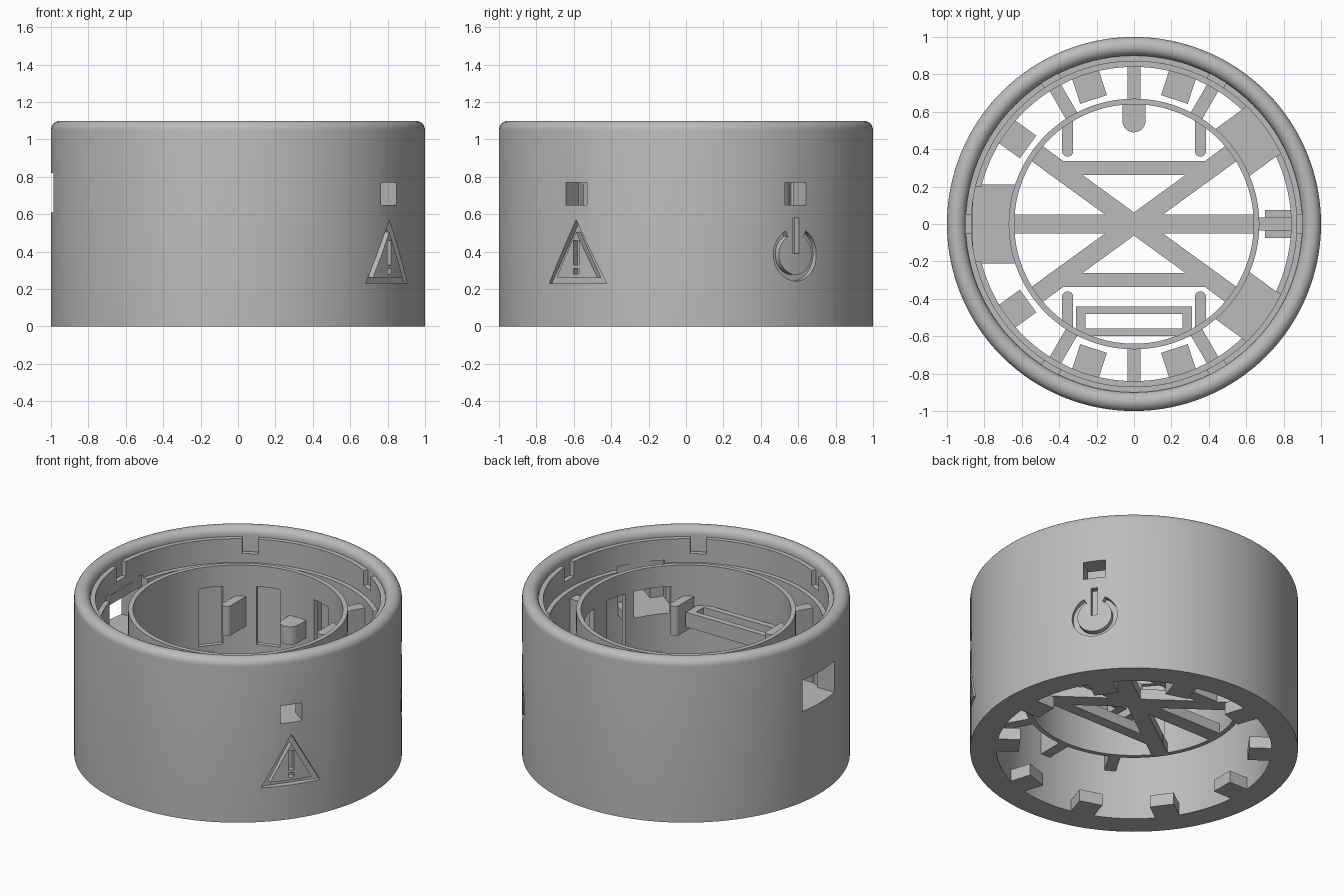
import bpy, bmesh, math
from mathutils import Matrix, Vector

cube = bpy.data.objects.get("Cube")
if cube:
    bpy.data.objects.remove(cube, do_unlink=True)

GREY = (0.5, 0.5, 0.5, 1)
grey = bpy.data.materials.new("plain_grey")
grey.use_nodes = True
grey.diffuse_color = GREY
grey.node_tree.nodes["Principled BSDF"].inputs["Base Color"].default_value = GREY


def finish(name, bm, angle=0):
    """Turn a bmesh into an object, rotated about z by an angle in degrees."""
    bmesh.ops.recalc_face_normals(bm, faces=bm.faces)
    bm.transform(Matrix.Rotation(math.radians(angle), 4, 'Z'))
    mesh = bpy.data.meshes.new(name)
    bm.to_mesh(mesh)
    bm.free()
    mesh.materials.append(grey)
    ob = bpy.data.objects.new(name, mesh)
    bpy.context.collection.objects.link(ob)
    return ob


def lathe(name, profile, steps=128):
    bm = bmesh.new()
    rings = []
    for i in range(steps):
        a = math.tau * i / steps
        rings.append([bm.verts.new((r * math.cos(a), r * math.sin(a), z)) for r, z in profile])
    n = len(profile)
    for i in range(steps):
        p, q = rings[i], rings[(i + 1) % steps]
        for j in range(n):
            k = (j + 1) % n
            bm.faces.new((p[j], q[j], q[k], p[k]))
    return finish(name, bm)


def box(name, x, y, z, angle=0):
    """Box from three (low, high) ranges; x is radial when rotated."""
    bm = bmesh.new()
    bmesh.ops.create_cube(bm, size=1)
    for v in bm.verts:
        v.co = [lo + (c + 0.5) * (hi - lo) for c, (lo, hi) in zip(v.co, (x, y, z))]
    return finish(name, bm, angle)


def band(name, outer, inner, closed, angle, depth=0.96):
    """Solid strip between two outlines of (tangent, z), pointing outwards."""
    bm = bmesh.new()
    secs = []
    for o, i in zip(outer, inner):
        secs.append([bm.verts.new((r, t, z)) for r, (t, z) in
                     ((depth, o), (1.1, o), (1.1, i), (depth, i))])
    n = len(secs)
    for s in range(n if closed else n - 1):
        p, q = secs[s], secs[(s + 1) % n]
        for j in range(4):
            k = (j + 1) % 4
            bm.faces.new((p[j], p[k], q[k], q[j]))
    if not closed:
        bm.faces.new(secs[0])
        bm.faces.new(secs[-1])
    return finish(name, bm, angle)


def cut(target, cutter):
    mod = target.modifiers.new("cut", 'BOOLEAN')
    mod.operation, mod.solver, mod.object = 'DIFFERENCE', 'EXACT', cutter
    bpy.context.view_layer.objects.active = target
    bpy.ops.object.modifier_apply(modifier=mod.name)
    bpy.data.objects.remove(cutter, do_unlink=True)


def smooth(ob):
    bpy.ops.object.select_all(action='DESELECT')
    ob.select_set(True)
    bpy.context.view_layer.objects.active = ob
    bpy.ops.object.shade_smooth_by_angle(angle=math.radians(30))


def both(h):
    return (-h, h)


# Outer shell with a rounded rim and stepped inside
rim = [(0.95 + 0.05 * math.cos(a), 1.05 + 0.05 * math.sin(a))
       for a in (math.pi * i / 12 for i in range(13))]
shell = lathe("outer_shell", [(0.84, 0), (1, 0)] + rim +
              [(0.9, 1.04), (0.87, 1.04), (0.87, 0.88), (0.84, 0.88)])
for i in range(6):
    cut(shell, box("notch", (0.8, 0.9), both(0.05), (0.94, 1.08), 60 * i))

# Pockets and windows in the shell
for a in (36, -36):
    cut(shell, box("pocket", (0.6, 0.875), both(0.155), (0.65, 0.9), a))
    cut(shell, box("window", (0.8, 1.1), both(0.07), (0.65, 0.77), a))
cut(shell, box("pocket", (0.6, 0.86), both(0.2), (0.61, 0.9), 180))
cut(shell, box("port", (0.8, 1.1), both(0.17), (0.61, 0.82), 180))

# Engraved warning sign
cut(shell, band("sign", [(-0.19, 0.23), (0.19, 0.23), (0, 0.57)],
                [(-0.135, 0.262), (0.135, 0.262), (0, 0.505)], True, -36))
for z in ((0.28, 0.31), (0.33, 0.46)):
    cut(shell, box("mark", (0.96, 1.1), both(0.018), z, -36))

# Engraved power sign
turns = [math.radians(118 + 304 * i / 32) for i in range(33)]
arcs = [[(r * math.cos(a), 0.385 + r * math.sin(a)) for a in turns] for r in (0.142, 0.108)]
cut(shell, band("power", arcs[0], arcs[1], False, 36))
cut(shell, box("power_bar", (0.96, 1.1), both(0.02), (0.39, 0.58), 36))
smooth(shell)

# Inner ring with openings
ring = lathe("inner_ring", [(0.64, 0.33), (0.67, 0.33), (0.67, 0.97), (0.64, 0.97)])
for a in (36, -36):
    cut(ring, box("opening", (0.5, 0.8), both(0.12), (0.65, 0.83), a))
for a in (13, -13, 72, 108, 140, -140):
    cut(ring, box("opening", (0.5, 0.8), both(0.075), (0.44, 0.83), a))
smooth(ring)

# Tabs around the foot
for i in range(10):
    box("foot_tab", (0.7, 0.86), both(0.075), (0, 0.08), 36 * i)

# Ribs between ring and shell
for a in (0, 60, 90, 120, -60, -90, -120):
    box("rib", (0.66, 0.85), both(0.035), (0.33, 0.83), a)

# Shelves behind the windows and port
for a in (36, -36):
    box("window_shelf", (0.65, 0.88), both(0.155), (0.59, 0.65), a)
box("port_shelf", (0.64, 0.87), both(0.21), (0.55, 0.61), 180)

# Floor braces
FLOOR = (0.33, 0.4)
for a in (0, 36, -36):
    box("floor_brace", both(0.65), both(0.05), FLOOR, a)
for y in (0.3, -0.3):
    box("cross_brace", both(0.45), (y - 0.037, y + 0.037), FLOOR)


def fin(name, x, y0, y1, half, z, side):
    """Upright fin with a rounded inner end."""
    bm = bmesh.new()
    outline = [(x + half * math.cos(a), y0 + half - half * math.sin(a))
               for a in (math.pi * i / 12 for i in range(13))]
    outline += [(x - half, y1), (x + half, y1)]
    face = bm.faces.new([bm.verts.new((px, py * side, z[0])) for px, py in outline])
    new = bmesh.ops.extrude_face_region(bm, geom=[face])["geom"]
    bmesh.ops.translate(bm, vec=Vector((0, 0, z[1] - z[0])),
                        verts=[v for v in new if isinstance(v, bmesh.types.BMVert)])
    smooth(finish(name, bm))


# Board holders inside the ring
for x in (0.355, -0.355):
    for side in (1, -1):
        fin("holder_fin", x, 0.36, 0.55, 0.03, (0.56, 0.76), side)
fin("centre_fin", 0, 0.49, 0.65, 0.062, (0.55, 0.67), 1)

# Slotted tray
tray = box("slotted_tray", both(0.31), (-0.6, -0.44), (0.6, 0.7))
cut(tray, box("slot", both(0.26), (-0.56, -0.48), (0.5, 0.8)))
